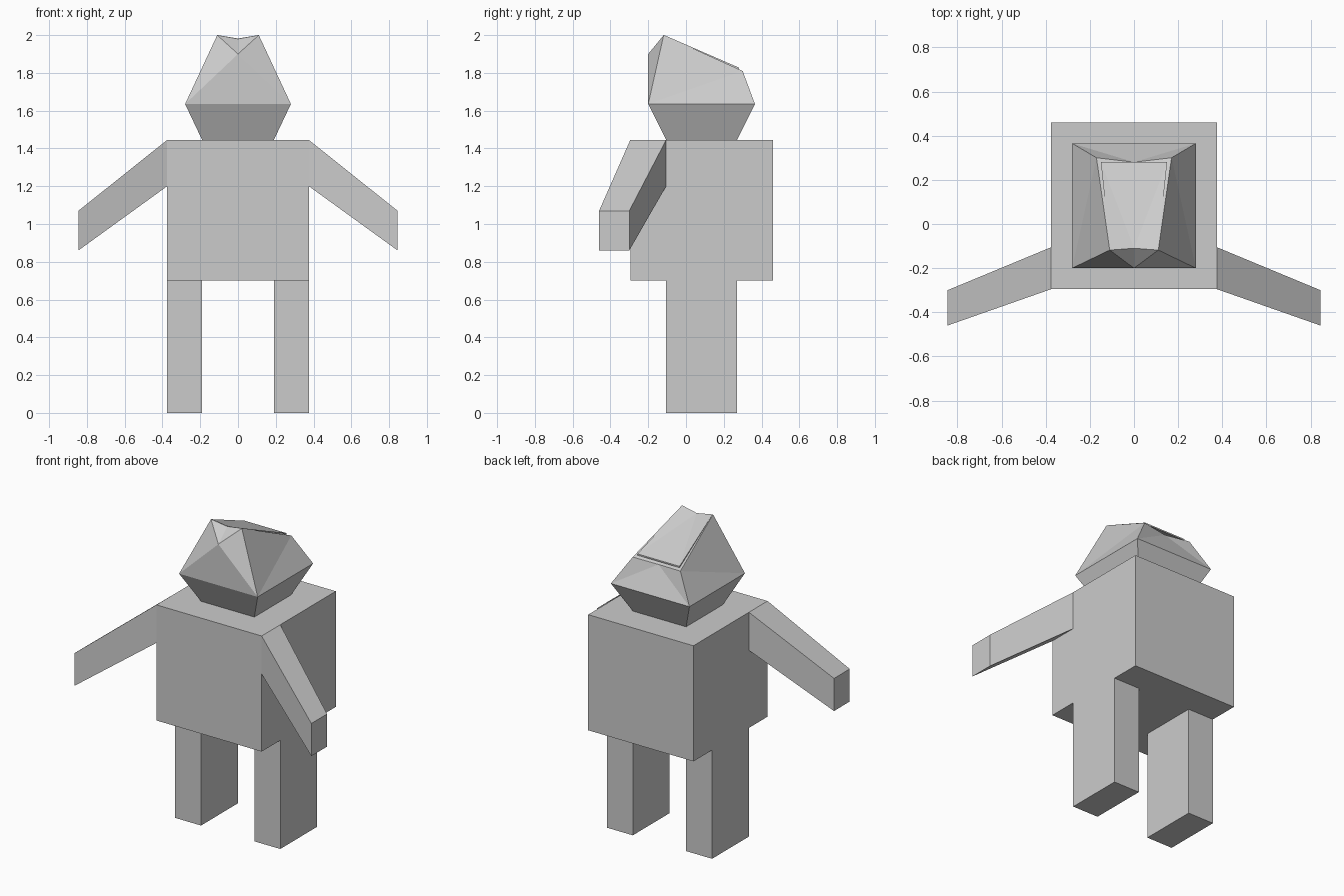
import bpy

if "Cube" in bpy.data.objects:
    bpy.data.objects.remove(bpy.data.objects["Cube"])

# One plain grey for the whole figure
grey = bpy.data.materials.new("plain grey")
grey.diffuse_color = (0.6, 0.6, 0.6, 1)
grey.use_nodes = True
grey.node_tree.nodes["Principled BSDF"].inputs["Base Color"].default_value = grey.diffuse_color


def make(name, verts, faces):
    mesh = bpy.data.meshes.new(name)
    mesh.from_pydata(verts, [], faces)
    mesh.materials.append(grey)
    obj = bpy.data.objects.new(name, mesh)
    bpy.context.collection.objects.link(obj)
    # Consistent outward normals
    bpy.context.view_layer.objects.active = obj
    obj.select_set(True)
    bpy.ops.object.mode_set(mode='EDIT')
    bpy.ops.mesh.select_all(action='SELECT')
    bpy.ops.mesh.normals_make_consistent(inside=False)
    bpy.ops.object.mode_set(mode='OBJECT')
    obj.select_set(False)
    return obj


def rect(x0, x1, y0, y1, z):
    return [(x0, y0, z), (x1, y0, z), (x1, y1, z), (x0, y1, z)]


BOX = [(0, 1, 2, 3), (4, 5, 6, 7), (0, 1, 5, 4),
       (1, 2, 6, 5), (2, 3, 7, 6), (3, 0, 4, 7)]

# Torso block
make("torso", rect(-.375, .375, -.295, .46, .70) + rect(-.375, .375, -.295, .46, 1.445), BOX)

# Legs and slanted arms, one per side
for side, s in (("right", 1), ("left", -1)):
    make(side + "_leg", rect(s * .19, s * .375, -.105, .27, 0)
         + rect(s * .19, s * .375, -.105, .27, .70), BOX)
    shoulder = [(s * .375, y, z) for y, z in
                ((-.295, 1.2), (-.105, 1.2), (-.105, 1.445), (-.295, 1.445))]
    hand = [(s * .845, y, z) for y, z in
            ((-.46, .86), (-.30, .86), (-.30, 1.07), (-.46, 1.07))]
    make(side + "_arm", shoulder + hand, BOX)

# Faceted head: neck ring, wide ring, then notched crown
head = rect(-.19, .19, -.105, .27, 1.445) + rect(-.28, .28, -.2, .365, 1.635)
head += [(-.11, -.118, 2.0), (.11, -.118, 2.0),      # 8, 9 front peaks
         (0, -.2, 1.9), (0, -.11, 1.98),             # 10 brow, 11 notch
         (-.17, .30, 1.81), (.17, .30, 1.81),        # 12, 13 back corners
         (0, .28, 1.80)]                             # 14 back dip
make("head", head, [
    (0, 1, 2, 3), (0, 1, 5, 4), (1, 2, 6, 5), (2, 3, 7, 6), (3, 0, 4, 7),
    (4, 5, 10), (4, 10, 8), (5, 9, 10), (10, 9, 11), (10, 11, 8),
    (4, 8, 12), (4, 12, 7), (5, 13, 9), (5, 6, 13),
    (7, 12, 14), (7, 14, 6), (6, 14, 13),
    (8, 11, 14), (8, 14, 12), (11, 9, 14), (9, 13, 14)])

# Thin sloping plate over the crown
plate = [(-.108, -.116, 2.0), (0, -.11, 1.982), (.108, -.116, 2.0),
         (.15, .28, 1.828), (-.15, .28, 1.828)]
plate += [(x, y, z - .009) for x, y, z in plate]
make("crown_plate", plate, [
    (0, 1, 4), (1, 3, 4), (1, 2, 3), (5, 6, 9), (6, 8, 9), (6, 7, 8),
    (0, 1, 6, 5), (1, 2, 7, 6), (2, 3, 8, 7), (3, 4, 9, 8), (4, 0, 5, 9)])
